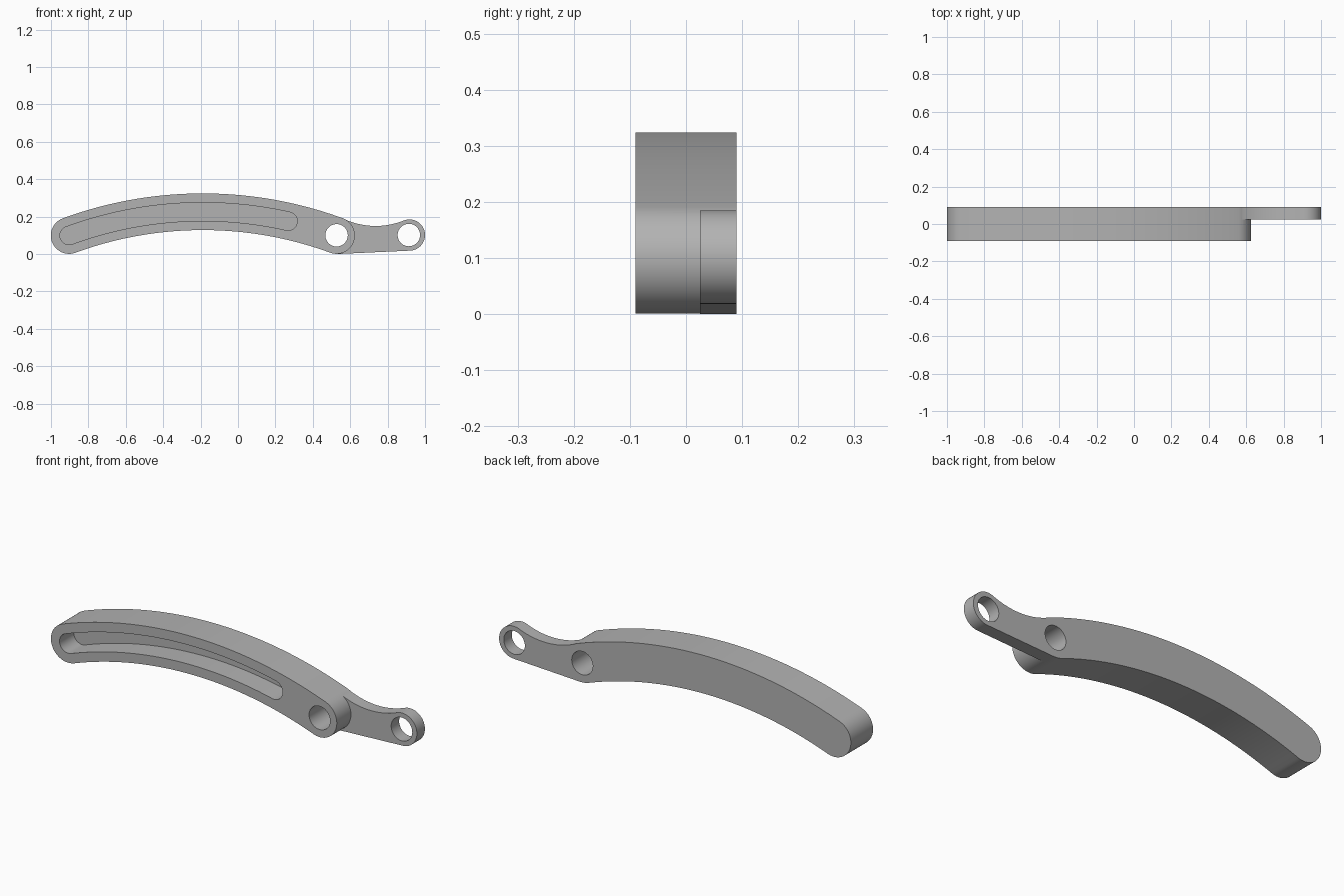
import bpy
import bmesh
from math import pi, sin, cos, atan2

if "Cube" in bpy.data.objects:
    bpy.data.objects.remove(bpy.data.objects["Cube"], do_unlink=True)

FRONT, STEP, BACK = -0.09, 0.025, 0.09
SWEEP_X, SWEEP_Z, SWEEP_R = -0.188, -1.85, 2.076    # circle the arm bends along
SPREAD = 0.3516
PIVOT_X, PIVOT_Z, PIVOT_R = 0.527, 0.098, 0.098     # thick end of the arm
EYE_X, EYE_Z, EYE_R = 0.9165, 0.1015, 0.0835        # thin end of the link
HOLE_R = 0.06


def arc(x, z, r, start, end, steps):
    return [(x + r * cos(start + (end - start) * i / steps),
             z + r * sin(start + (end - start) * i / steps)) for i in range(steps + 1)]


def curved_slot(half, left, right):
    """Round-ended outline following the sweep circle."""
    a, b = pi / 2 + left, pi / 2 - right
    ends = [(SWEEP_X + SWEEP_R * cos(t), SWEEP_Z + SWEEP_R * sin(t)) for t in (a, b)]
    return (arc(SWEEP_X, SWEEP_Z, SWEEP_R + half, a, b, 48)
            + arc(*ends[1], half, b, b - pi, 24)[1:-1]
            + arc(SWEEP_X, SWEEP_Z, SWEEP_R - half, b, a, 48)
            + arc(*ends[0], half, a - pi, a - 2 * pi, 24)[1:-1])


def slab(name, outline, y0, y1):
    """Extrude an x-z outline along y."""
    bm = bmesh.new()
    face = bm.faces.new([bm.verts.new((x, y0, z)) for x, z in outline])
    new = bmesh.ops.extrude_face_region(bm, geom=[face])["geom"]
    bmesh.ops.translate(bm, vec=(0, y1 - y0, 0),
                        verts=[v for v in new if isinstance(v, bmesh.types.BMVert)])
    bmesh.ops.recalc_face_normals(bm, faces=bm.faces)
    mesh = bpy.data.meshes.new(name)
    bm.to_mesh(mesh)
    bm.free()
    obj = bpy.data.objects.new(name, mesh)
    bpy.context.collection.objects.link(obj)
    return obj


def combine(target, tool, operation):
    mod = target.modifiers.new(operation.title(), "BOOLEAN")
    mod.operation, mod.solver, mod.object = operation, "EXACT", tool
    bpy.context.view_layer.objects.active = target
    bpy.ops.object.modifier_apply(modifier=mod.name)
    bpy.data.objects.remove(tool, do_unlink=True)


# Curved arm
arm = slab("curved_arm", curved_slot(PIVOT_R, SPREAD, SPREAD), FRONT, BACK)

# Thin link with a waisted top edge, tangent to both ends
WAIST_X, WAIST_Z, WAIST_R = 0.736, 0.55, 0.4
to_pivot = atan2(PIVOT_Z - WAIST_Z, PIVOT_X - WAIST_X)
to_eye = atan2(EYE_Z - WAIST_Z, EYE_X - WAIST_X)
under = -pi / 2 + 0.046
link_outline = (arc(WAIST_X, WAIST_Z, WAIST_R, to_pivot, to_eye, 24)
                + arc(EYE_X, EYE_Z, EYE_R, to_eye + pi, under, 32)[1:]
                + [(PIVOT_X + PIVOT_R * cos(under), PIVOT_Z + PIVOT_R * sin(under)),
                   (PIVOT_X, PIVOT_Z)])
combine(arm, slab("link", link_outline, STEP, BACK), "UNION")

# Blind groove in the front and the two through holes
combine(arm, slab("groove", curved_slot(0.049, SPREAD, 0.2214), FRONT - 0.1, STEP), "DIFFERENCE")
for x, z in ((PIVOT_X, PIVOT_Z + 0.002), (EYE_X - 0.003, EYE_Z)):
    hole = slab("hole", arc(x, z, HOLE_R, 0, 2 * pi, 48)[:-1], FRONT - 0.1, BACK + 0.1)
    combine(arm, hole, "DIFFERENCE")

# Plain grey finish
grey = bpy.data.materials.new("plain grey")
grey.use_nodes = True
colour = (0.45, 0.45, 0.45, 1)
grey.diffuse_color = colour
grey.node_tree.nodes["Principled BSDF"].inputs["Base Color"].default_value = colour
arm.data.materials.clear()
arm.data.materials.append(grey)

bpy.ops.object.select_all(action="DESELECT")
arm.select_set(True)
bpy.context.view_layer.objects.active = arm
bpy.ops.object.shade_smooth_by_angle(angle=pi / 6)
